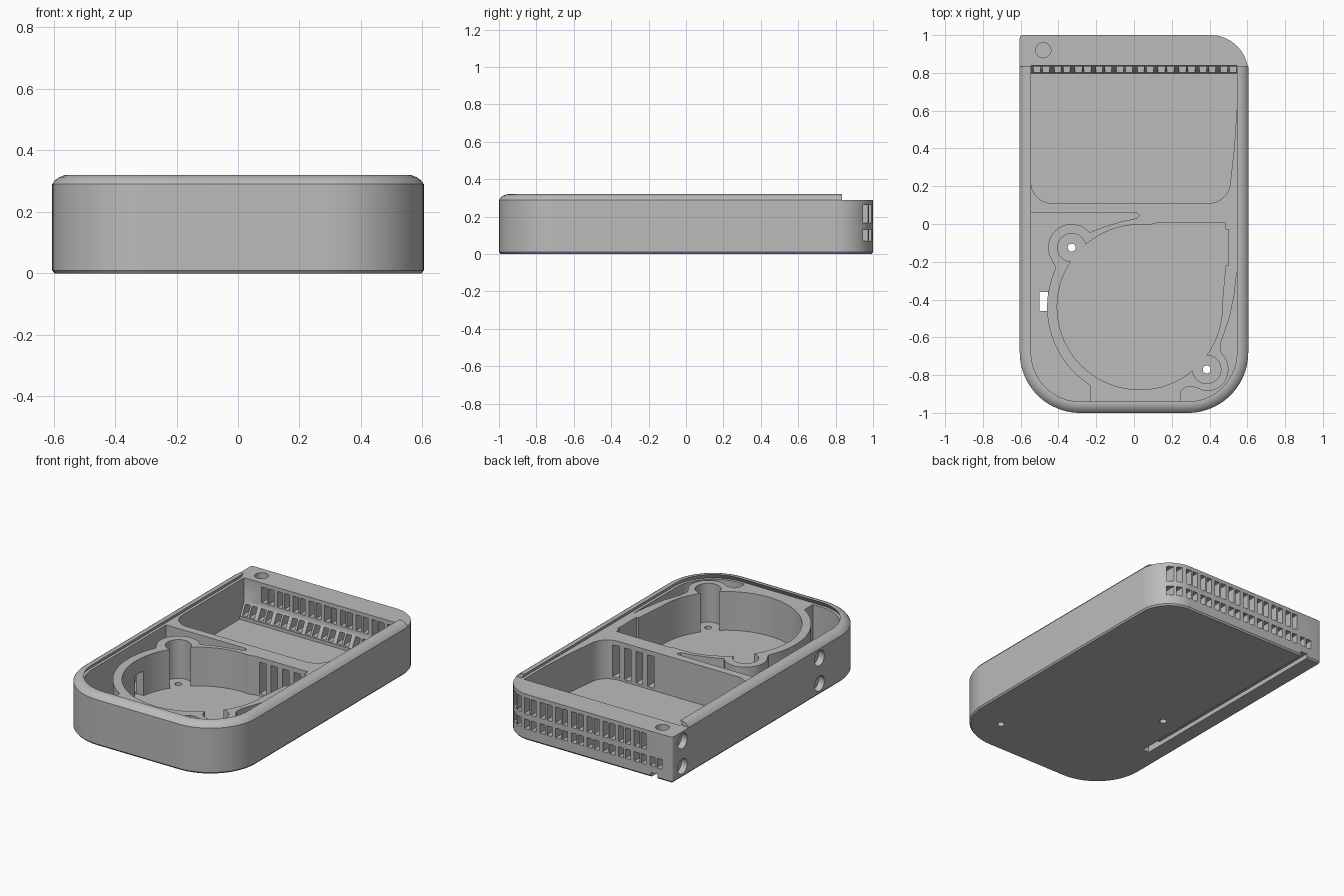
import bpy, bmesh
from math import cos, sin, radians
from mathutils import Matrix, Vector

cube = bpy.data.objects.get("Cube")
if cube:
    bpy.data.objects.remove(cube, do_unlink=True)

W, SEAT, TOP, FLOOR, RIM = 0.605, 0.29, 0.32, 0.045, 0.06
INNER = W - RIM

grey = bpy.data.materials.new("plain grey")
grey.use_nodes = True
grey.diffuse_color = (0.5, 0.5, 0.5, 1)
grey.node_tree.nodes["Principled BSDF"].inputs["Base Color"].default_value = (0.5, 0.5, 0.5, 1)


def arc(cx, cy, r, a0, a1, n=16):
    angles = [radians(a0 + (a1 - a0) * i / n) for i in range(n + 1)]
    return [(cx + r * cos(a), cy + r * sin(a)) for a in angles]


def make(name, bm):
    bmesh.ops.recalc_face_normals(bm, faces=bm.faces)
    mesh = bpy.data.meshes.new(name)
    bm.to_mesh(mesh)
    bm.free()
    mesh.materials.append(grey)
    ob = bpy.data.objects.new(name, mesh)
    bpy.context.collection.objects.link(ob)
    return ob


def loft(bm, rings, closed=True):
    """Bridge rings of 3D points and cap both ends."""
    rows = [[bm.verts.new(p) for p in ring] for ring in rings]
    n = len(rows[0])
    for a, b in zip(rows, rows[1:]):
        for i in range(n):
            j = (i + 1) % n
            bm.faces.new((a[i], a[j], b[j], b[i]))
    if closed:
        bm.faces.new(rows[0])
        bm.faces.new(rows[-1])


def prism(points, z0=FLOOR, z1=0.4):
    bm = bmesh.new()
    loft(bm, [[(x, y, z) for x, y in points] for z in (z0, z1)])
    return bm


def boxes(specs):
    """Each box is x0, x1, y0, y1, z0, z1."""
    bm = bmesh.new()
    for x0, x1, y0, y1, z0, z1 in specs:
        rect = [(x0, y0), (x1, y0), (x1, y1), (x0, y1)]
        loft(bm, [[(x, y, z) for x, y in rect] for z in (z0, z1)])
    return bm


def rods(centres, r, depth, axis="Z"):
    bm = bmesh.new()
    turn = Matrix.Rotation(radians(90), 4, "Y") if axis == "X" else Matrix()
    for c in centres:
        bmesh.ops.create_cone(bm, cap_ends=True, segments=32, radius1=r, radius2=r,
                              depth=depth, matrix=Matrix.Translation(Vector(c)) @ turn)
    return bm


def cut(target, bm):
    cutter = make("cutter", bm)
    cutter.hide_render = True
    mod = target.modifiers.new("cut", "BOOLEAN")
    mod.operation, mod.solver, mod.object = "DIFFERENCE", "EXACT", cutter
    bpy.context.view_layer.objects.active = target
    bpy.ops.object.modifier_apply(modifier=mod.name)
    bpy.data.objects.remove(cutter, do_unlink=True)


def front_path(d):
    """Both front corners, inset by d, from left side to right side."""
    r = 0.32 - d
    return arc(-0.285, -0.68, r, 180, 270, 20) + arc(0.285, -0.68, r, 270, 360, 20)


def outline(d):
    return (front_path(d) + arc(0.405, 0.8, 0.2 - d, 0, 90)
            + arc(-0.59, 0.985, 0.015 - d, 90, 180, 4))


# Case body with a tiny bottom chamfer
bm = bmesh.new()
loft(bm, [[(x, y, z) for x, y in outline(d)]
          for d, z in ((0.008, 0), (0, 0.01), (0, SEAT))])
body = make("case_body", bm)

# Rear compartment with rounded front corners
cut(body, prism([(-INNER, 0.795)] + arc(-0.435, 0.22, 0.11, 180, 270, 10)
                + arc(0.395, 0.225, 0.115, 270, 350, 10)
                + [(0.53, 0.4), (INNER, 0.62), (INNER, 0.795)]))
# Sloping ledge at the foot of the rear wall
bm = bmesh.new()
ledge = [(0.7, 0.4), (0.84, 0.4), (0.84, 0.14), (0.8, 0.065), (0.7, 0.065)]
loft(bm, [[(x, y, z) for y, z in ledge] for x in (-INNER, INNER)])
cut(body, bm)

# Round blower chamber, its outlet corner and two screw lobes
cut(body, prism(arc(0.03, -0.44, 0.437, 0, 355, 71)))
cut(body, prism([(0.12, 0.005), (0.485, 0.005), (0.485, -0.03), (0.5, -0.03),
                 (0.5, -0.22), (0.485, -0.22), (0.465, -0.44), (0.03, -0.44), (0.02, -0.02)]))
cut(body, rods([(-0.33, -0.125, 0.25), (0.385, -0.77, 0.25)], 0.075, 2 * (0.25 - FLOOR)))

# Cable channel wrapping the left of the chamber
front = front_path(RIM)
half = len(front) // 2
cut(body, prism([(-INNER, 0.06), (0.015, 0.06), (0.027, 0.045), (0.015, 0.03), (-0.06, 0.015),
                 (-0.16, -0.015), (-0.235, -0.045)]
                + arc(-0.33, -0.125, 0.125, 50, 215)
                + arc(0.03, -0.44, 0.49, 155, 238, 24)
                + [(-0.23, -1 + RIM)] + front[:half][::-1]))

# Pocket in the front right corner
cut(body, prism([(INNER, -0.25), (0.53, -0.38), (0.505, -0.5), (0.462, -0.62), (0.458, -0.67)]
                + arc(0.385, -0.77, 0.115, 40, -95)
                + [(0.31, -0.86), (0.27, -0.865), (0.25, -0.885), (0.25, -1 + RIM)]
                + front[half:]))

# Air slots between the chamber and the rear compartment
cut(body, boxes([(x - 0.023, x + 0.023, -0.05, 0.16, 0.06, 0.26)
                 for x in (0.17, 0.25, 0.33, 0.41)]))

# Two rows of paired vents through the rear wall
vents = []
for k in range(10):
    x = 0.5 - 0.11 * k
    for a, b in ((x - 0.042, x - 0.006), (x + 0.006, x + 0.042)):
        vents.append((a, b, 0.75, 1.1, 0.07, 0.13))
        if k < 9:
            vents.append((a, b, 0.75, 1.1, 0.165, 0.265))
cut(body, boxes(vents))

# Cable groove under the floor, its opening, and the slot in the chamber wall
cut(body, boxes([(-0.5, -0.455, -0.46, 1.1, -0.1, 0.028)]))
cut(body, boxes([(-0.5, -0.455, -0.46, -0.36, -0.1, 0.1)]))
cut(body, boxes([(-0.48, -0.38, -0.45, -0.37, FLOOR, 0.2)]))

# Screw holes, lid recess and side recesses
cut(body, rods([(-0.33, -0.125, 0), (0.385, -0.77, 0)], 0.021, 0.3))
cut(body, rods([(-0.48, 0.92, SEAT)], 0.04, 0.1))
cut(body, rods([(-W, y, z) for y in (0.9, -0.47) for z in (0.07, 0.23)], 0.048, 0.08, "X"))

# Raised lid rail with rounded outside and undercut inside
profile = [(0, SEAT), (0.01, 0.303), (0.024, 0.313), (0.04, 0.319), (0.05, TOP),
           (RIM, TOP), (0.042, SEAT)]
paths = []
for d, z in profile:
    pts = [(-W + d, 0.835)] + front_path(d) + [(W - d, 0.835)]
    paths.append([(x, y, z) for x, y in pts])
bm = bmesh.new()
loft(bm, [list(section) for section in zip(*paths)])
rail = make("lid_rail", bm)

for ob in (body, rail):
    bpy.ops.object.select_all(action="DESELECT")
    ob.select_set(True)
    bpy.context.view_layer.objects.active = ob
    bpy.ops.object.shade_smooth_by_angle(angle=radians(30))
